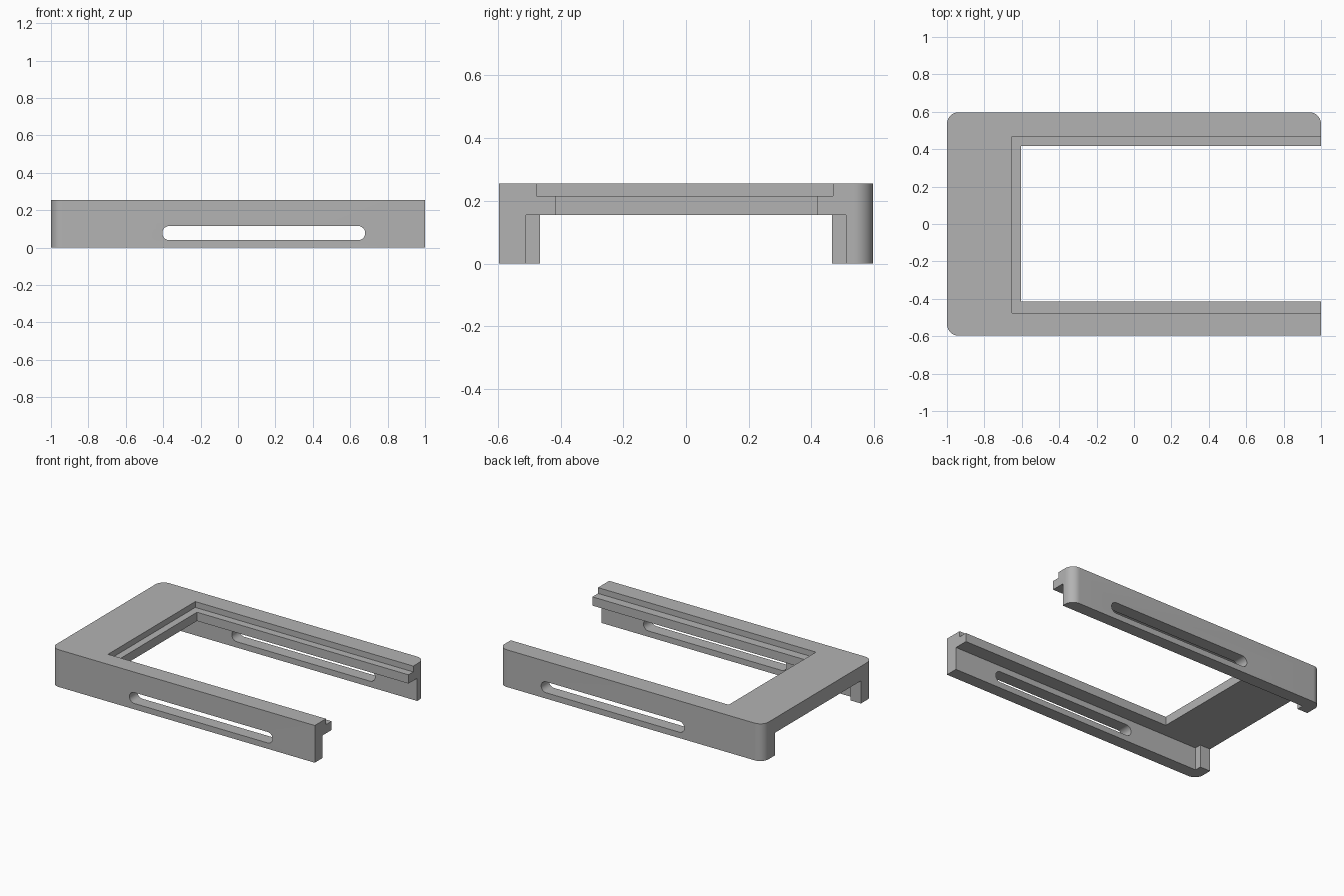
import bpy, bmesh, math
from mathutils import Matrix

cube = bpy.data.objects.get("Cube")
if cube:
    bpy.data.objects.remove(cube, do_unlink=True)

HALF_W = 0.597      # half width in y
HEIGHT = 0.255
DECK = 0.155        # underside of the deck
LEDGE = 0.215       # top of the recessed ledge
PAST = 1.2          # cutters run past the open end

grey = bpy.data.materials.new("plain_grey")
grey.use_nodes = True
grey.diffuse_color = (0.45, 0.45, 0.45, 1)
grey.node_tree.nodes["Principled BSDF"].inputs["Base Color"].default_value = (0.45, 0.45, 0.45, 1)


def rounded(corners, steps=12):
    """Counter-clockwise rectangle corners (x, y, radius) to an outline."""
    pts = []
    for i, (x, y, r) in enumerate(corners):
        if r == 0:
            pts.append((x, y))
            continue
        sx, sy = ((-1, -1), (1, -1), (1, 1), (-1, 1))[i]
        for k in range(steps + 1):
            a = math.pi + (i + k / steps) * math.pi / 2
            pts.append((x - sx * r + r * math.cos(a), y - sy * r + r * math.sin(a)))
    return pts


def rect(x0, x1, y0, y1):
    return [(x0, y0), (x1, y0), (x1, y1), (x0, y1)]


def prism(name, outline, low, high, upright=False):
    """Extrude an outline along z, or along y when upright."""
    bm = bmesh.new()
    face = bm.faces.new([bm.verts.new((x, y, low)) for x, y in outline])
    ext = bmesh.ops.extrude_face_region(bm, geom=[face])
    top = [g for g in ext["geom"] if isinstance(g, bmesh.types.BMVert)]
    bmesh.ops.translate(bm, verts=top, vec=(0, 0, high - low))
    if upright:
        bm.transform(Matrix.Rotation(math.pi / 2, 4, "X"))
    bmesh.ops.recalc_face_normals(bm, faces=bm.faces)
    mesh = bpy.data.meshes.new(name)
    bm.to_mesh(mesh)
    bm.free()
    obj = bpy.data.objects.new(name, mesh)
    bpy.context.collection.objects.link(obj)
    return obj


# Outer block: three rounded corners, one square
r = 0.062
frame = prism("bracket_frame", rounded([(-1, -HALF_W, r), (1, -HALF_W, 0),
                                        (1, HALF_W, r), (-1, HALF_W, r)]), 0, HEIGHT)
frame.data.materials.append(grey)

# Channel under the deck, narrower between the end tabs
wide, narrow, tab_x = 0.511, 0.465, -0.922
channel = [(-PAST, -narrow), (tab_x, -narrow), (tab_x, -wide), (PAST, -wide),
           (PAST, wide), (tab_x, wide), (tab_x, narrow), (-PAST, narrow)]

# Side slots with round ends
s = 0.0375
slot = rounded([(-0.405, 0.04, s), (0.68, 0.04, s), (0.68, 0.115, s), (-0.405, 0.115, s)])

cutters = [
    prism("channel_cutter", channel, -0.1, DECK),
    prism("ledge_cutter", rect(-0.652, PAST, -0.476, 0.469), LEDGE, 0.4),
    prism("opening_cutter", rect(-0.603, PAST, -0.415, 0.417), 0.1, 0.4),
    prism("slot_cutter", slot, -1, 1, upright=True),
]

bpy.ops.object.select_all(action="DESELECT")
frame.select_set(True)
bpy.context.view_layer.objects.active = frame
for cutter in cutters:
    cutter.hide_render = True
    mod = frame.modifiers.new(cutter.name, "BOOLEAN")
    mod.operation = "DIFFERENCE"
    mod.solver = "EXACT"
    mod.object = cutter
    bpy.ops.object.modifier_apply(modifier=mod.name)
for cutter in cutters:
    bpy.data.objects.remove(cutter, do_unlink=True)

bpy.ops.object.shade_smooth_by_angle(angle=math.radians(30))
